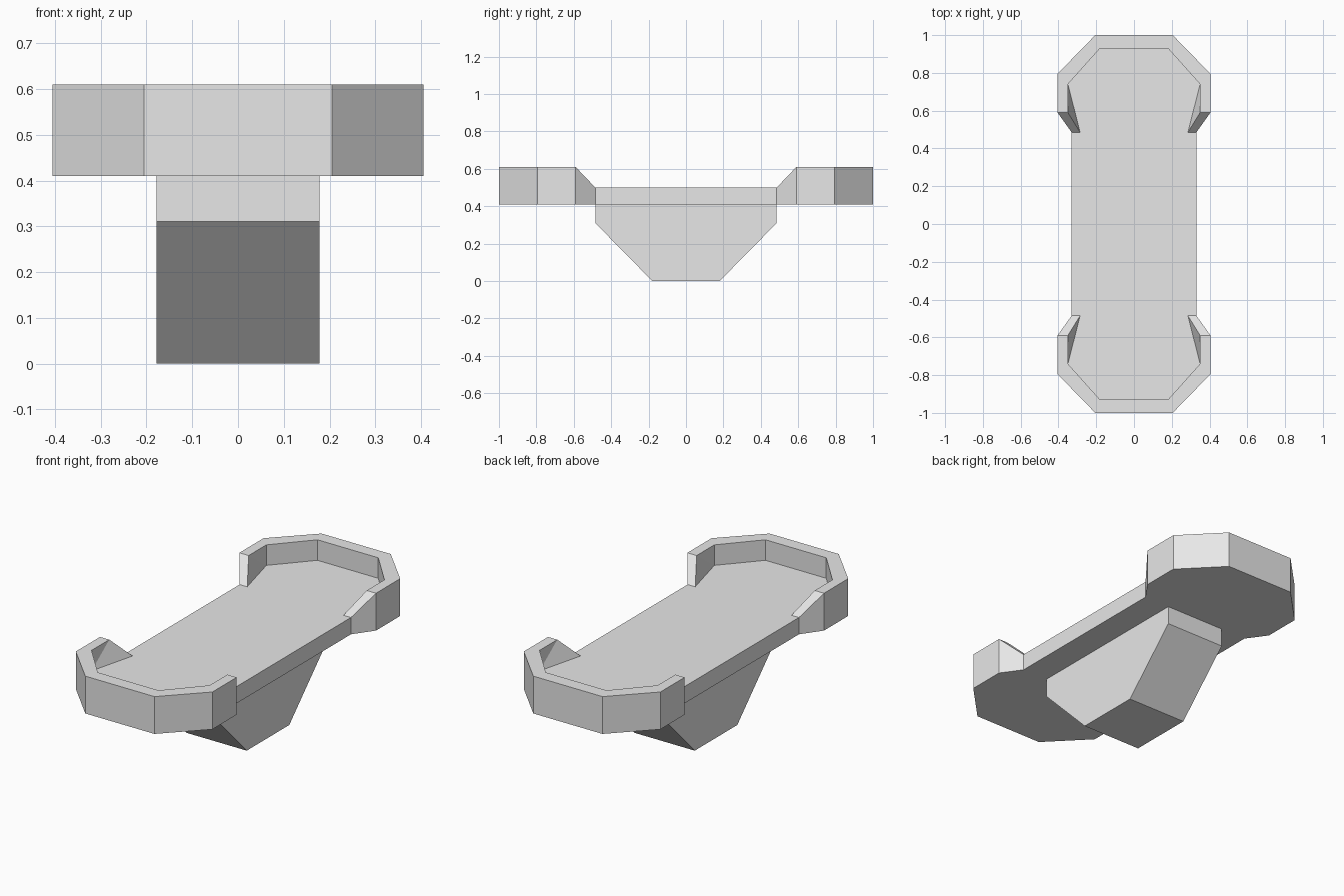
import bpy
import bmesh

cube = bpy.data.objects.get("Cube")
if cube:
    bpy.data.objects.remove(cube, do_unlink=True)

# Single light grey material
grey = bpy.data.materials.new("light_grey")
grey.use_nodes = True
colour = (0.8, 0.8, 0.8, 1)
grey.diffuse_color = colour
grey.node_tree.nodes["Principled BSDF"].inputs["Base Color"].default_value = colour

BASE, FLOOR, RIM = 0.41, 0.50, 0.61


def build(name, faces):
    """Make a flat shaded object from faces given as corner positions."""
    bm = bmesh.new()
    cache = {}
    for corners in faces:
        verts = []
        for p in corners:
            key = tuple(round(c, 4) for c in p)
            if key not in cache:
                cache[key] = bm.verts.new(key)
            if cache[key] not in verts:
                verts.append(cache[key])
        if len(verts) > 2:
            bm.faces.new(verts)
    bmesh.ops.dissolve_limit(bm, angle_limit=0.001, verts=bm.verts, edges=bm.edges)
    bmesh.ops.recalc_face_normals(bm, faces=bm.faces)
    mesh = bpy.data.meshes.new(name)
    bm.to_mesh(mesh)
    bm.free()
    mesh.materials.append(grey)
    obj = bpy.data.objects.new(name, mesh)
    bpy.context.collection.objects.link(obj)
    return obj


# Rim cross-sections of one quarter: outer xy, inner xy, floor xy, rim height
quarter = [
    ((0.33, 0.485), (0.285, 0.485), (0.285, 0.485), FLOOR),
    ((0.405, 0.59), (0.35, 0.59), (0.35, 0.74), RIM),
    ((0.405, 0.795), (0.35, 0.74), (0.35, 0.74), RIM),
    ((0.205, 1.0), (0.18, 0.93), (0.18, 0.93), RIM),
]


def section(station, sx, sy):
    outer, inner, floor, top = station
    return [(p[0] * sx, p[1] * sy, z) for p, z in
            ((outer, BASE), (outer, top), (inner, top), (floor, FLOOR))]


# Mirror the quarter into a closed ring of sections
ring = []
for sx, sy in ((1, 1), (-1, 1), (-1, -1), (1, -1)):
    order = quarter if sx == sy else quarter[::-1]
    ring += [section(s, sx, sy) for s in order]

# Tray: outer walls, rim tops and inner walls, closed by floor and underside
faces = []
for a, b in zip(ring, ring[1:] + ring[:1]):
    for k in range(3):
        faces.append((a[k], b[k], b[k + 1], a[k + 1]))
faces.append([s[3] for s in ring])
faces.append([s[0] for s in ring])
build("tray", faces)

# Keel: tapered profile extruded across the width
profile = [(-0.485, BASE), (-0.485, 0.31), (-0.18, 0),
           (0.18, 0), (0.485, 0.31), (0.485, BASE)]
left, right = [[(x, y, z) for y, z in profile] for x in (0.178, -0.178)]
n = len(profile)
build("keel", [left, right] + [
    (left[i], left[(i + 1) % n], right[(i + 1) % n], right[i]) for i in range(n)])
